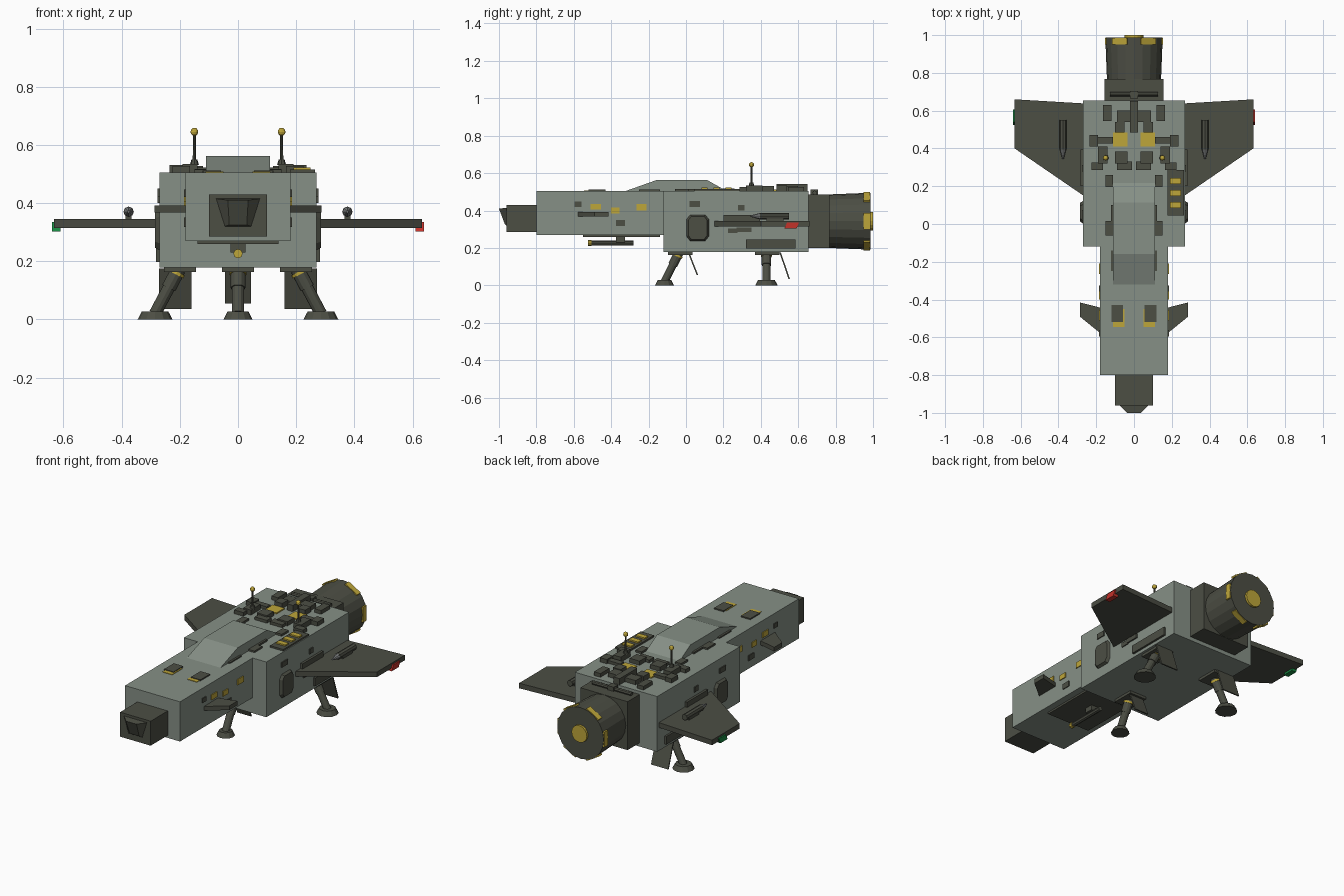
import bpy, bmesh, math
from mathutils import Vector, Matrix

if "Cube" in bpy.data.objects:
    bpy.data.objects.remove(bpy.data.objects["Cube"])


def mat(name, rgb):
    m = bpy.data.materials.new(name)
    lin = [((c / 255 + 0.055) / 1.055) ** 2.4 for c in rgb]
    m.diffuse_color = (*lin, 1)
    m.use_nodes = True
    m.node_tree.nodes["Principled BSDF"].inputs["Base Color"].default_value = m.diffuse_color
    return m


HULL = mat("hull grey green", (134, 144, 134))
DARK = mat("dark olive", (76, 78, 68))
YELLOW = mat("marking yellow", (190, 166, 58))
RED = mat("red light", (196, 50, 42))
GREEN = mat("green light", (24, 135, 65))
STEEL = mat("steel grey", (125, 128, 128))


def finish(name, bm, m):
    bmesh.ops.recalc_face_normals(bm, faces=bm.faces)
    me = bpy.data.meshes.new(name)
    bm.to_mesh(me)
    bm.free()
    me.materials.append(m)
    ob = bpy.data.objects.new(name, me)
    bpy.context.collection.objects.link(ob)
    return ob


def box(name, x, y, z, m, bevel=0):
    bm = bmesh.new()
    c = [(a[0] + a[1]) / 2 for a in (x, y, z)]
    s = [abs(a[1] - a[0]) for a in (x, y, z)]
    bmesh.ops.create_cube(bm, size=1, matrix=Matrix.Translation(c) @ Matrix.Diagonal((*s, 1)))
    ob = finish(name, bm, m)
    if bevel:
        b = ob.modifiers.new("bevel", "BEVEL")
        b.width, b.segments = bevel, 1
    return ob


def pair(name, x, y, z, m, bevel=0):
    for s, side in ((1, "right"), (-1, "left")):
        box(f"{name}_{side}", (s * x[0], s * x[1]), y, z, m, bevel)


def rod(name, a, b, r1, r2, m, n=12):
    a, b = Vector(a), Vector(b)
    bm = bmesh.new()
    rot = (b - a).to_track_quat('Z', 'Y').to_matrix().to_4x4()
    bmesh.ops.create_cone(bm, cap_ends=True, segments=n, radius1=r1, radius2=r2,
                          depth=(b - a).length, matrix=Matrix.Translation((a + b) / 2) @ rot)
    return finish(name, bm, m)


def loft(name, lo, hi, m):
    """Solid between two matching outlines."""
    bm = bmesh.new()
    a = [bm.verts.new(p) for p in lo]
    b = [bm.verts.new(p) for p in hi]
    bm.faces.new(a)
    bm.faces.new(b)
    for i in range(len(a)):
        j = (i + 1) % len(a)
        bm.faces.new((a[i], a[j], b[j], b[i]))
    return finish(name, bm, m)


def ball(name, c, r, m):
    bm = bmesh.new()
    bmesh.ops.create_uvsphere(bm, u_segments=10, v_segments=6, radius=r, matrix=Matrix.Translation(c))
    return finish(name, bm, m)


# Hull, nose and canopy
box("rear_hull", (-.27, .27), (-.12, .655), (.178, .505), HULL)
box("front_hull", (-.18, .18), (-.80, -.12), (.27, .505), HULL)
box("nose_block", (-.1, .1), (-.96, -.80), (.285, .43), DARK)
loft("nose_sensor", [(-.075, -.96, .415), (.075, -.96, .415), (.045, -.96, .32), (-.045, -.96, .32)],
     [(-.035, -1, .41), (.035, -1, .41), (.03, -.968, .325), (-.03, -.968, .325)], DARK)
side = [(-.335, .5), (-.16, .562), (.115, .562), (.225, .5)]
loft("canopy", [(-.11, *p) for p in side], [(.11, *p) for p in side], HULL)

# Engine
EZ = .343
box("engine_collar", (-.155, .155), (.65, .768), (.2, .487), DARK)
rod("engine_barrel", (0, .76, EZ), (0, .987, EZ), .143, .152, DARK, 20)
rod("engine_core", (0, .98, EZ), (0, 1, EZ), .05, .05, YELLOW, 16)
for k in range(6):
    bm = bmesh.new()
    bmesh.ops.create_cube(bm, size=1, matrix=Matrix.Translation((0, 0, EZ)) @ Matrix.Rotation(k * math.pi / 3, 4, 'Y')
                          @ Matrix.Translation((.149, .967, 0)) @ Matrix.Diagonal((.009, .034, .09, 1)))
    finish(f"engine_mark_{k + 1}", bm, YELLOW)
rod("engine_pipe", (-.127, .688, .495), (.127, .688, .495), .012, .012, DARK, 8)
box("pipe_joint", (-.02, .02), (.665, .705), (.485, .512), DARK)

# Wings, canards, wing guns and tip lights
for s, sd, light in ((1, "right", RED), (-1, "left", GREEN)):
    w = [(.26, .145), (.632, .40), (.632, .66), (.26, .638)]
    loft(f"wing_{sd}", [(s * x, y, .315) for x, y in w], [(s * x, y, .345) for x, y in w], DARK)
    c = [(.17, -.445), (.287, -.415), (.287, -.49), (.17, -.585)]
    loft(f"canard_{sd}", [(s * x, y, .367) for x, y in c], [(s * x, y, .392) for x, y in c], DARK)
    t = [(.525, .303), (.59, .303), (.605, .335), (.54, .335)]
    loft(f"tip_light_{sd}", [(s * .61, *p) for p in t], [(s * .64, *p) for p in t], light)
    rod(f"wing_gun_{sd}", (s * .376, .395, .37), (s * .376, .55, .37), .018, .018, DARK, 8)
    rod(f"wing_gun_tip_{sd}", (s * .376, .345, .37), (s * .376, .395, .37), .004, .017, STEEL, 8)
    box(f"wing_gun_mount_{sd}", (s * .366, s * .386), (.43, .52), (.34, .36), DARK)
    # Side hatch with bevelled frame
    h = [(.0, .26), (.02, .235), (.105, .235), (.125, .26), (.125, .355), (.105, .38), (.02, .38), (.0, .355)]
    loft(f"side_hatch_{sd}", [(s * .265, *p) for p in h],
         [(s * .285, .0625 + (y - .0625) * .8, .3075 + (z - .3075) * .85) for y, z in h], DARK)
    # Antenna
    rod(f"antenna_{sd}", (s * .15, .35, .5), (s * .15, .35, .645), .006, .005, DARK, 8)
    rod(f"antenna_base_{sd}", (s * .15, .35, .53), (s * .15, .35, .55), .016, .01, DARK, 8)
    ball(f"antenna_tip_{sd}", (s * .15, .35, .645), .014, YELLOW)

# Plates on the hull sides
for i, (y0, y1, z0, z1, d) in enumerate([(.2, .395, .345, .376, .014), (.32, .585, .197, .245, .012),
                                         (.018, .075, .42, .45, .006), (.278, .312, .4, .43, .006),
                                         (.225, .275, .28, .305, .006), (.27, .35, .285, .31, .008)]):
    pair(f"side_plate_{i + 1}", (.265, .27 + d), (y0, y1), (z0, z1), DARK)
for i, (y0, y1, z0, z1, m) in enumerate([(-.51, -.455, .405, .436, YELLOW), (-.4, -.355, .385, .415, YELLOW),
                                         (-.265, -.21, .4, .434, YELLOW), (-.595, -.56, .42, .447, DARK),
                                         (-.375, -.325, .318, .35, DARK)]):
    pair(f"nose_side_plate_{i + 1}", (.175, .185), (y0, y1), (z0, z1), m)

# Roof details: x range, y range, top height
roof = [((.12, .163), (.545, .63), .527), ((.02, .09), (.54, .6), .53), ((.05, .1), (.485, .54), .535),
        ((.19, .235), (.41, .47), .53), ((.11, .19), (.425, .46), .522), ((.14, .19), (.32, .41), .535),
        ((.035, .1), (.32, .385), .53), ((.01, .09), (.285, .33), .522), ((.165, .225), (.285, .325), .527),
        ((.11, .15), (.195, .26), .517), ((.11, .15), (-.06, .015), .515), ((.105, .122), (-.25, -.14), .512),
        ((.105, .122), (-.02, .1), .515)]
for i, (x, y, top) in enumerate(roof):
    pair(f"roof_block_{i + 1}", x, y, (.5, top), DARK)
box("roof_spine", (-.02, .02), (.485, .65), (.5, .542), DARK)
pair("roof_yellow_panel", (.035, .112), (.41, .485), (.5, .512), YELLOW)
pair("nose_yellow_panel", (.05, .112), (-.545, -.45), (.5, .508), YELLOW)
box("nose_dark_panel_left", (-.12, -.058), (-.52, -.43), (.5, .512), DARK)
box("nose_dark_panel_right", (.055, .118), (-.52, -.43), (.5, .512), DARK)
box("roof_side_rack", (.178, .265), (.045, .285), (.5, .515), DARK)
for i, y in enumerate((.1, .163, .228)):
    box(f"rack_bar_{i + 1}", (.19, .25), (y - .016, y + .016), (.51, .523), YELLOW)

# Belly gun
box("belly_plate", (-.14, .14), (-.55, -.14), (.259, .275), DARK)
box("belly_gun_mount", (-.025, .025), (-.375, -.325), (.23, .262), DARK)
rod("belly_gun_barrel", (0, -.51, .226), (0, -.28, .226), .013, .013, DARK, 8)
rod("belly_gun_tip", (0, -.525, .226), (0, -.505, .226), .016, .016, YELLOW, 8)

# Landing gear: foot position, strut top, door
for name, foot, top, door in (("front", (0, -.115), (0, -.035), (0, .01)),
                              ("rear_right", (.285, .43), (.2, .43), (.215, .5)),
                              ("rear_left", (-.285, .43), (-.2, .43), (-.215, .5))):
    f, t = Vector((*foot, .02)), Vector((*top, .18))
    rod(f"{name}_foot", (*foot, 0), (*foot, .028), .06 if foot[0] else .05, .045 if foot[0] else .036, DARK)
    rod(f"{name}_strut", f, t, .021, .021, DARK)
    rod(f"{name}_strut_sleeve", f.lerp(t, .55), f.lerp(t, .95), .025, .025, DARK)
    rod(f"{name}_strut_ring", f.lerp(t, .84), f.lerp(t, .9), .029, .029, YELLOW)
    box(f"{name}_gear_bay", (top[0] - .055, top[0] + .055), (top[1] - .06, top[1] + .07), (.163, .18), DARK)
    w, (dx, dy) = (.056 if foot[0] else .045), door
    zb = .035 if foot[0] else .055
    q = [(dx - w, dy, .175), (dx + w, dy, .175), (dx + w, dy + .047, zb), (dx - w, dy + .047, zb)]
    loft(f"{name}_gear_door", q, [(x, y + .008, z) for x, y, z in q], DARK)
